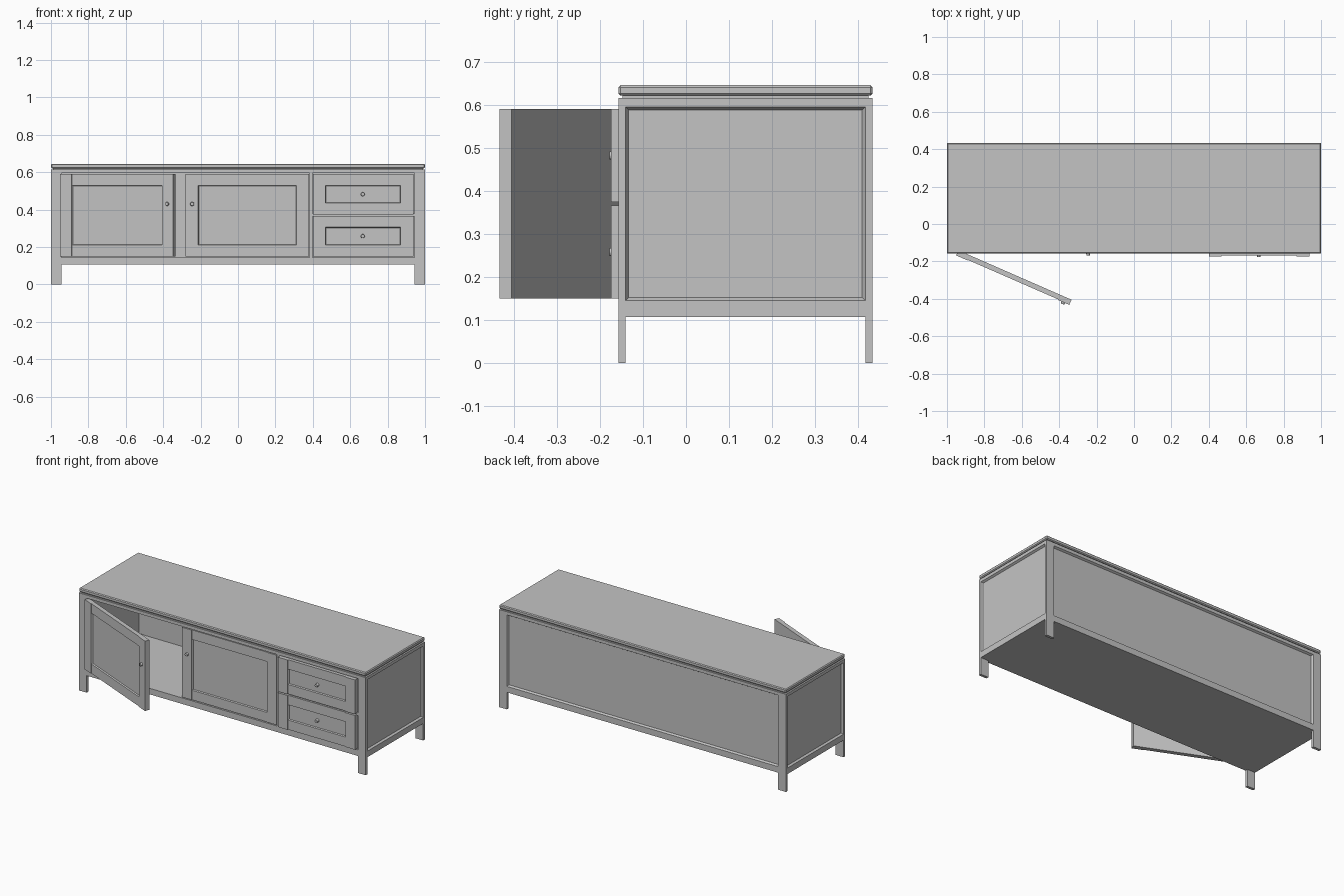
import bpy, bmesh, math
from mathutils import Matrix, Vector

if "Cube" in bpy.data.objects:
    bpy.data.objects.remove(bpy.data.objects["Cube"])

paint = bpy.data.materials.new("light_grey")
paint.use_nodes = True
GREY = (0.55, 0.55, 0.55, 1)
paint.diffuse_color = GREY
paint.node_tree.nodes["Principled BSDF"].inputs["Base Color"].default_value = GREY

FRONT, BACK = -0.157, 0.433       # cabinet depth
BASE, LOW, HIGH, TOP = 0.107, 0.145, 0.595, 0.615   # rail heights
POST_W, POST_D = 0.055, 0.017     # corner post section


def finish(name, bm, place):
    bmesh.ops.recalc_face_normals(bm, faces=bm.faces)
    mesh = bpy.data.meshes.new(name)
    bm.to_mesh(mesh)
    bm.free()
    mesh.materials.append(paint)
    ob = bpy.data.objects.new(name, mesh)
    ob.matrix_world = place
    bpy.context.collection.objects.link(ob)
    return ob


def box(name, x, y, z, place=Matrix(), bevel=0, recess=None):
    """Box from ranges; recess = (outward direction, border, depth)."""
    bm = bmesh.new()
    bmesh.ops.create_cube(bm, size=1)
    for v in bm.verts:
        v.co = [r[0] if c < 0 else r[1] for c, r in zip(v.co, (x, y, z))]
    bm.normal_update()
    if recess:
        side, border, depth = recess
        faces = [f for f in bm.faces if f.normal.dot(Vector(side)) > 0.9]
        bmesh.ops.inset_individual(bm, faces=faces, thickness=border, depth=-depth)
    if bevel:
        bmesh.ops.bevel(bm, geom=bm.edges[:], offset=bevel, segments=1, affect='EDGES')
    return finish(name, bm, place)


def knob(name, x, z, start, end, place):
    bm = bmesh.new()
    turn = Matrix.Translation((x, (start + end) / 2, z)) @ Matrix.Rotation(math.pi / 2, 4, 'X')
    bmesh.ops.create_cone(bm, cap_ends=True, segments=20, radius1=0.011, radius2=0.009,
                          depth=abs(end - start), matrix=turn)
    finish(name, bm, place)


def framed_front(name, w, z0, z1, thick, rail, rail_back, place):
    """Stiles, rails and sunken panel; front face at local y = 0."""
    stile = 0.067
    for side, x in (("right", 0), ("left", w - stile)):
        box(f"{name}_{side}_stile", (x, x + stile), (0, thick), (z0, z1), place)
    inner = (stile, w - stile)
    box(f"{name}_bottom_rail", inner, (rail_back, thick), (z0, z0 + rail), place)
    box(f"{name}_top_rail", inner, (rail_back, thick), (z1 - rail, z1), place)
    box(f"{name}_panel", inner, (rail_back, thick), (z0 + rail, z1 - rail), place,
        recess=((0, -1, 0), 0.005, 0.008))


# Corner posts with legs
for xs, x in (("left", (1 - POST_W, 1)), ("right", (-1, POST_W - 1))):
    for ys, y in (("front", (FRONT, FRONT + POST_D)), ("back", (BACK - POST_D, BACK))):
        box(f"{ys}_{xs}_leg", x, y, (0, TOP))

# Front and back rails
inner_x = (POST_W - 1, 1 - POST_W)
inner_y = (FRONT + POST_D, BACK - POST_D)
for ys, y in (("front", (FRONT, FRONT + POST_D)), ("back", (BACK - POST_D, BACK))):
    box(f"{ys}_bottom_rail", inner_x, y, (BASE, LOW))
    box(f"{ys}_top_rail", inner_x, y, (HIGH, TOP))
box("back_panel", inner_x, (BACK - 0.02, BACK), (LOW, HIGH), recess=((0, 1, 0), 0.01, 0.012))

# Side rails and sunken panels
for xs, s in (("left", 1), ("right", -1)):
    x = tuple(sorted((s, s * 0.98)))
    box(f"{xs}_bottom_rail", x, inner_y, (BASE, LOW))
    box(f"{xs}_top_rail", x, inner_y, (HIGH, TOP))
    box(f"{xs}_side_panel", x, inner_y, (LOW, HIGH), recess=((s, 0, 0), 0.01, 0.012))

# Floor, partition and stacked top
box("floor", (-0.98, 0.98), inner_y, (BASE, LOW))
box("partition", (0.382, 0.398), (FRONT, BACK - 0.02), (LOW, HIGH))
box("drawer_divider", (0.398, 0.945), (FRONT, FRONT + POST_D), (0.362, 0.378))
box("top_groove", (-0.99, 0.99), (FRONT + 0.01, BACK - 0.01), (HIGH, 0.63))
box("top_board", (-1, 1), (FRONT, BACK), (0.621, 0.645), bevel=0.005)

# Doors, one closed and one swung open
DOOR_W = 0.66
doors = {
    "closed_door": Matrix.Translation((-0.28, FRONT, 0)),
    "open_door": Matrix.Translation((-0.951, -0.168, 0)) @ Matrix.Rotation(math.radians(-23.6), 4, 'Z'),
}
for name, place in doors.items():
    framed_front(name, DOOR_W, 0.15, 0.59, 0.03, 0.06, 0.003, place)
knob("closed_door_knob", 0.035, 0.43, 0, -0.011, doors["closed_door"])
knob("open_door_knob", DOOR_W - 0.035, 0.43, 0, -0.011, doors["open_door"])

# Drawers standing slightly proud of the frame
drawer_place = Matrix.Translation((0.4, -0.174, 0))
for name, z0, z1 in (("lower_drawer", 0.15, 0.366), ("upper_drawer", 0.374, 0.59)):
    framed_front(name, 0.537, z0, z1, 0.03, 0.06, 0.005, drawer_place)
    knob(f"{name}_knob", 0.267, (z0 + z1) / 2, 0.014, -0.003, drawer_place)
